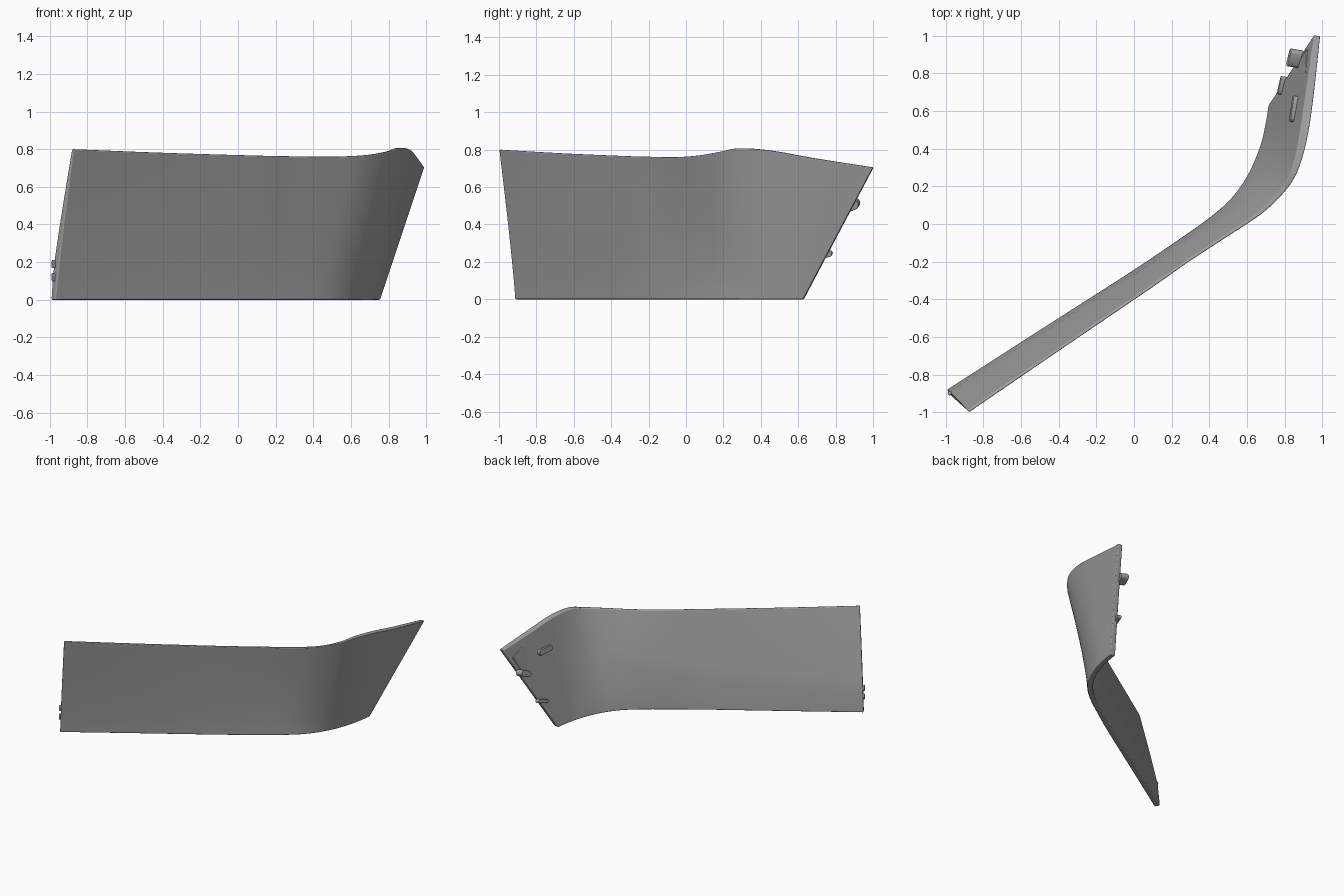
import bpy, bmesh, math
from mathutils import Vector

cube = bpy.data.objects.get("Cube")
if cube:
    bpy.data.objects.remove(cube)

grey = bpy.data.materials.new("panel grey")
grey.use_nodes = True
COLOUR = (0.36, 0.36, 0.36, 1)
grey.diffuse_color = COLOUR
grey.node_tree.nodes["Principled BSDF"].inputs["Base Color"].default_value = COLOUR

# Stations: foot x, y | rim x, y, z | flare exponent | rim thickness
STATIONS = [
    (-.97, -.915, -.875, -1.0, .80, 1.15, .014),
    (-.48, -.60, -.40, -.675, .781, 1.15, .014),
    (.02, -.28, .10, -.335, .766, 1.2, .014),
    (.25, -.125, .30, -.195, .762, 1.35, .014),
    (.42, -.005, .50, -.065, .76, 1.45, .016),
    (.53, .09, .68, .055, .768, 1.35, .02),
    (.61, .19, .80, .17, .787, 1.2, .025),
    (.67, .30, .87, .28, .807, 1.1, .035),
    (.715, .42, .92, .45, .795, 1.0, .045),
    (.74, .53, .955, .68, .755, 1.0, .045),
    (.755, .625, .99, 1.0, .705, 1.0, .035),
]
SUB, ROWS = 6, 16
LAST = len(STATIONS) - 1


def station(u):
    """Smooth interpolation through the stations."""
    i = min(int(u), LAST - 1)
    t = u - i
    p = [STATIONS[max(0, min(LAST, i + k))] for k in (-1, 0, 1, 2)]
    return [b + .5 * t * (c - a + t * (2 * a - 5 * b + 4 * c - d
            + t * (3 * (b - c) + d - a))) for a, b, c, d in zip(*p)]


def outer(u, v):
    bx, by, tx, ty, tz, e, _ = station(u)
    f = v ** e
    return Vector((bx + (tx - bx) * f, by + (ty - by) * f, tz * v))


def inner(u, v):
    """Back face: the outer skin moved along its horizontal normal."""
    d = outer(min(u + .05, LAST), v) - outer(max(u - .05, 0), v)
    normal = Vector((-d.y, d.x, 0)).normalized()
    rim = station(u)[6]
    thick = .042 + (rim - .042) * v
    # soft ridge along the back, climbing towards the bend
    crest = .25 + .06 * u
    ridge = min(v / crest, (1 - v) / (1 - crest))
    fade = max(0, 1 - max(0, u - 4) / 2)
    return outer(u, v) + normal * (thick + .014 * ridge * fade)


def finish(name, bm, bevel=0):
    bmesh.ops.recalc_face_normals(bm, faces=bm.faces)
    mesh = bpy.data.meshes.new(name)
    bm.to_mesh(mesh)
    bm.free()
    mesh.materials.append(grey)
    obj = bpy.data.objects.new(name, mesh)
    bpy.context.collection.objects.link(obj)
    if bevel:
        mod = obj.modifiers.new("soft edges", "BEVEL")
        mod.width, mod.segments = bevel, 3
        mod.limit_method, mod.angle_limit = "ANGLE", math.radians(40)
    bpy.ops.object.select_all(action="DESELECT")
    obj.select_set(True)
    bpy.context.view_layer.objects.active = obj
    bpy.ops.object.shade_smooth_by_angle(angle=math.radians(35))
    return obj


# Curved panel: closed sections bridged along its length
bm = bmesh.new()
rings = []
for i in range(LAST * SUB + 1):
    u = i / SUB
    ring = [outer(u, j / ROWS) for j in range(ROWS + 1)]
    ring += [inner(u, j / ROWS) for j in range(ROWS, -1, -1)]
    rings.append([bm.verts.new(p) for p in ring])
n = len(rings[0])
for a, b in zip(rings, rings[1:]):
    for k in range(n):
        bm.faces.new((a[k], b[k], b[(k + 1) % n], a[(k + 1) % n]))
for ring in (rings[0], rings[-1]):
    for j in range(ROWS):
        bm.faces.new((ring[j], ring[j + 1], ring[n - 2 - j], ring[n - 1 - j]))
finish("curved_panel", bm, .006)

# Flat triangular web behind the short wing
corners = [Vector(c) for c in ((.738, .635, .03), (.915, .93, .63), (.91, .72, .71), (.85, .40, .72))]
web_normal = (corners[1] - corners[0]).cross(corners[3] - corners[0]).normalized()
if web_normal.x > 0:
    web_normal.negate()
bm = bmesh.new()
top = [bm.verts.new(c) for c in corners]
low = [bm.verts.new(c - web_normal * .025) for c in corners]
bm.faces.new(top)
bm.faces.new(low)
for k in range(4):
    m = (k + 1) % 4
    bm.faces.new((top[k], top[m], low[m], low[k]))
finish("wing_web", bm, .004)


def peg(name, centre, along, normal, length, width, height):
    """Rounded tab standing on a surface."""
    normal = Vector(normal).normalized()
    along = Vector(along)
    along = (along - normal * along.dot(normal)).normalized()
    side = normal.cross(along)
    bm = bmesh.new()
    loops = []
    for h in (-.5, .5):
        loop = []
        for k in range(16):
            a = math.tau * k / 16
            shift = math.copysign(length - width, math.cos(a)) / 2
            loop.append(bm.verts.new(Vector(centre) + normal * h * height
                        + along * (math.cos(a) * width / 2 + shift)
                        + side * math.sin(a) * width / 2))
        loops.append(loop)
        bm.faces.new(loop)
    for k in range(16):
        m = (k + 1) % 16
        bm.faces.new((loops[0][k], loops[0][m], loops[1][m], loops[1][k]))
    finish(name, bm, .004)


# Locating tabs on the web and on the far end
peg("upper_tab", (.86, .61, .585), (0, 1, 0), web_normal, .14, .045, .05)
peg("rear_tab", (.855, .88, .50), (.5, .8, .3), web_normal, .10, .05, .07)
peg("lower_tab", (.79, .735, .235), (.1, 1, .3), web_normal, .10, .03, .04)
for k, z in enumerate((.12, .19)):
    peg("end_tab_%d" % (k + 1), (-.978, -.90, z), (0, 0, 1), (-.84, -.54, 0), .045, .02, .02)
